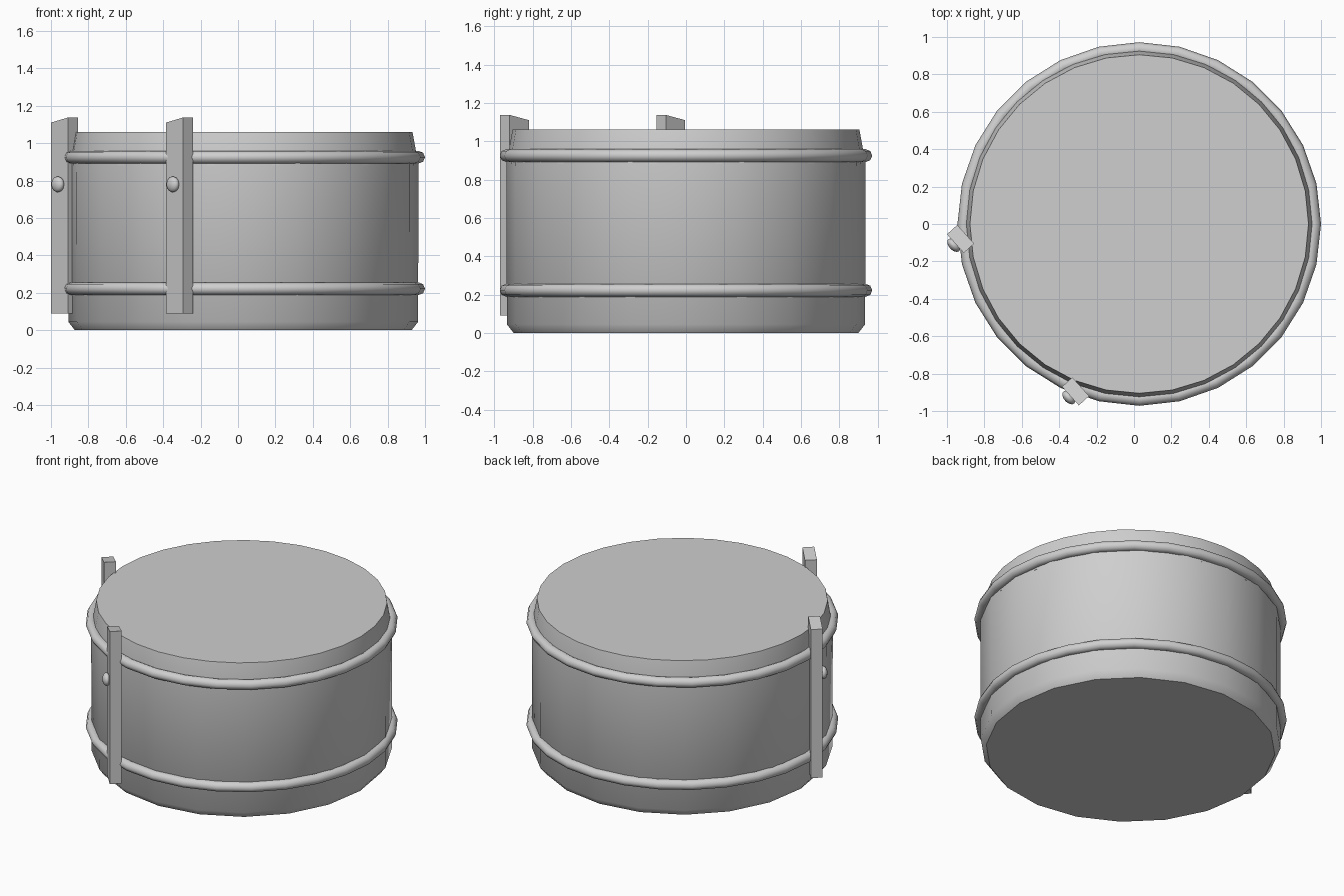
import bpy, bmesh, math
from mathutils import Vector

cube = bpy.data.objects.get("Cube")
if cube:
    bpy.data.objects.remove(cube, do_unlink=True)

grey = bpy.data.materials.new("light grey")
grey.use_nodes = True
colour = (0.62, 0.62, 0.62, 1)
grey.diffuse_color = colour
grey.node_tree.nodes["Principled BSDF"].inputs["Base Color"].default_value = colour

CENTRE_X = 0.028


def finish(name, bm, smooth_angle=None):
    bmesh.ops.recalc_face_normals(bm, faces=bm.faces)
    mesh = bpy.data.meshes.new(name)
    bm.to_mesh(mesh)
    bm.free()
    mesh.materials.append(grey)
    obj = bpy.data.objects.new(name, mesh)
    bpy.context.collection.objects.link(obj)
    if smooth_angle:
        bpy.ops.object.select_all(action="DESELECT")
        obj.select_set(True)
        bpy.context.view_layer.objects.active = obj
        bpy.ops.object.shade_smooth_by_angle(angle=math.radians(smooth_angle))
    return obj


def lathe(name, profile, sides, closed=False):
    """Turn a (radius, height) profile; cap the ends or join them in a ring."""
    bm = bmesh.new()
    rows = []
    for r, z in profile:
        angles = [math.tau * i / sides for i in range(sides)]
        rows.append([bm.verts.new((CENTRE_X + r * math.cos(a), r * math.sin(a), z))
                     for a in angles])
    pairs = list(zip(rows, rows[1:]))
    if closed:
        pairs.append((rows[-1], rows[0]))
    else:
        bm.faces.new(rows[0][::-1])
        bm.faces.new(rows[-1])
    for low, high in pairs:
        for i in range(sides):
            j = (i + 1) % sides
            bm.faces.new((low[i], low[j], high[j], high[i]))
    return finish(name, bm, 50)


# Drum shell with a bevelled foot, and the tapered head above it
lathe("drum_shell", [(0.9, 0), (0.935, 0.045), (0.937, 0.93)], 20)
lathe("drum_head", [(0.928, 0.88), (0.925, 0.95), (0.905, 1.06)], 32)

# Rounded hoops around the shell
for name, z in (("lower_hoop", 0.222), ("upper_hoop", 0.925)):
    section = [(0.936 + 0.036 * math.cos(math.tau * k / 8),
                z + 0.034 * math.sin(math.tau * k / 8)) for k in range(8)]
    lathe(name, section, 28, closed=True)

# Upright posts with sloping tops, each with a round stud on its outer face
along = Vector((-0.09, 0.1, 0))
across = Vector((0.055, 0.05, 0))
outward = -across.normalized()
for label, x, y in (("side", -0.91, -0.155), ("front", -0.295, -0.97)):
    corner = Vector((x, y, 0))
    bm = bmesh.new()
    base = [corner, corner + across, corner + across + along, corner + along]
    low = [bm.verts.new(p + Vector((0, 0, 0.09))) for p in base]
    high = [bm.verts.new(p + Vector((0, 0, z)))
            for p, z in zip(base, (1.137, 1.137, 1.11, 1.11))]
    bm.faces.new(low[::-1])
    bm.faces.new(high)
    for i in range(4):
        j = (i + 1) % 4
        bm.faces.new((low[i], low[j], high[j], high[i]))
    finish(label + "_post", bm)

    bm = bmesh.new()
    bmesh.ops.create_uvsphere(bm, u_segments=12, v_segments=8, radius=0.043)
    bmesh.ops.scale(bm, vec=(1, 1, 0.6), verts=bm.verts)
    stud = finish(label + "_stud", bm, 50)
    stud.rotation_euler = outward.to_track_quat("Z", "Y").to_euler()
    stud.location = corner + along * 0.5 + outward * 0.012 + Vector((0, 0, 0.78))
